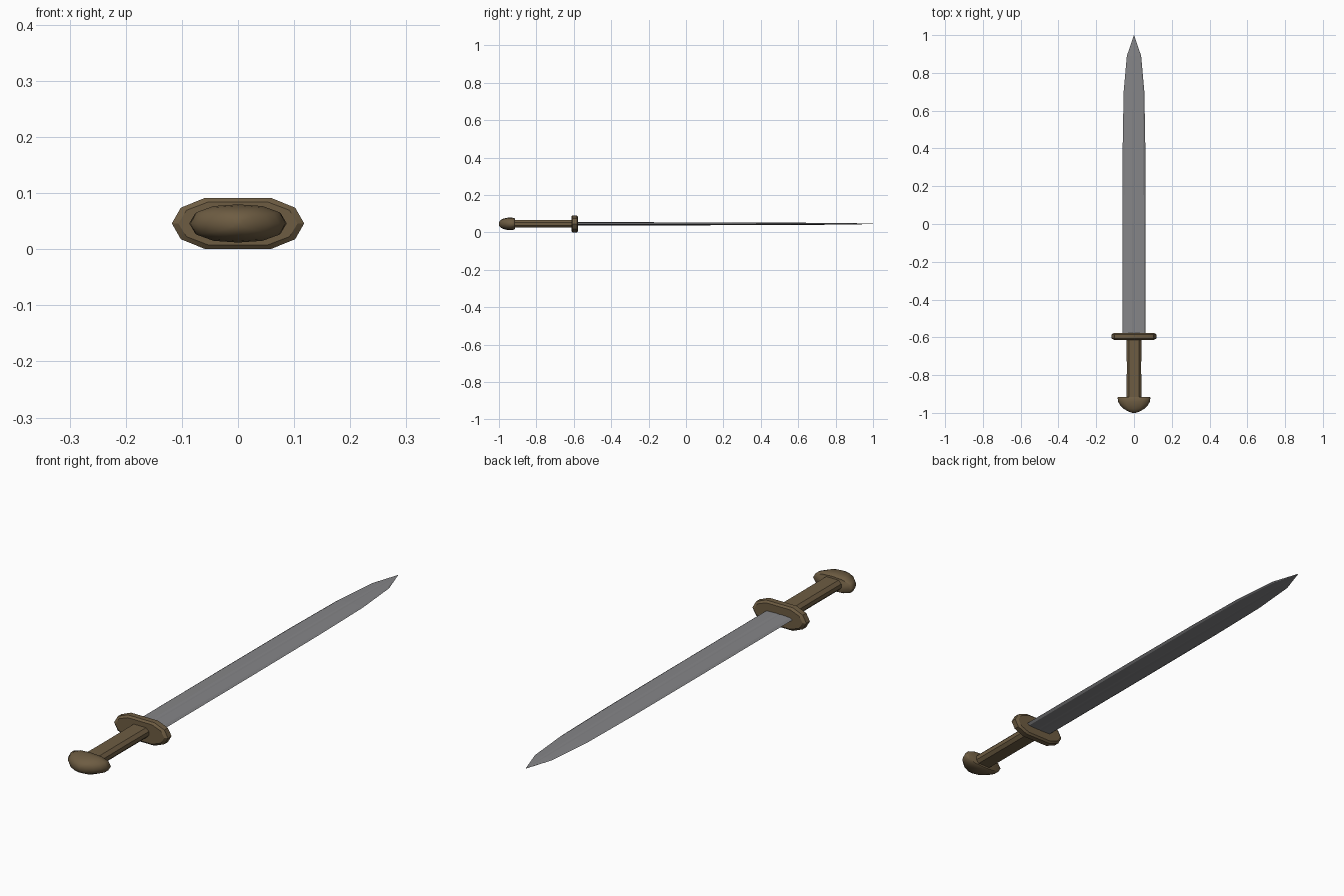
import bpy, math

if "Cube" in bpy.data.objects:
    bpy.data.objects.remove(bpy.data.objects["Cube"])

ZC = 0.046  # height of the sword's long axis


def material(name, rgb):
    m = bpy.data.materials.new(name)
    m.diffuse_color = (*rgb, 1)
    m.use_nodes = True
    m.node_tree.nodes["Principled BSDF"].inputs["Base Color"].default_value = m.diffuse_color
    return m


steel = material("steel grey", (0.235, 0.235, 0.245))
bronze = material("bronze brown", (0.155, 0.108, 0.055))


def loft(name, section, rings, mat, smooth=None):
    """Skin a closed (x, z) section through rings of (y, x scale, z scale)."""
    n = len(section)
    verts = [(x * sx, y, ZC + z * sz) for y, sx, sz in rings for x, z in section]
    faces = [list(range(n)), list(range(len(verts) - n, len(verts)))[::-1]]
    for r in range(len(rings) - 1):
        for i in range(n):
            j = (i + 1) % n
            a, b = r * n, (r + 1) * n
            faces.append([a + i, b + i, b + j, a + j])
    me = bpy.data.meshes.new(name)
    me.from_pydata(verts, [], faces)
    me.materials.append(mat)
    ob = bpy.data.objects.new(name, me)
    bpy.context.collection.objects.link(ob)
    bpy.ops.object.select_all(action='DESELECT')
    ob.select_set(True)
    bpy.context.view_layer.objects.active = ob
    # consistent outward normals
    bpy.ops.object.mode_set(mode='EDIT')
    bpy.ops.mesh.select_all(action='SELECT')
    bpy.ops.mesh.remove_doubles(threshold=0.00001)
    bpy.ops.mesh.normals_make_consistent(inside=False)
    bpy.ops.object.mode_set(mode='OBJECT')
    if smooth:
        bpy.ops.object.shade_smooth_by_angle(angle=math.radians(smooth))
    return ob


def mirrored(quarter):
    """Complete a quarter outline running from the +x side to the +z side."""
    half = quarter + [(-x, z) for x, z in reversed(quarter) if x > 1e-6]
    return half + [(x, -z) for x, z in reversed(half) if z > 1e-6]


# Blade: bevelled edges, flat faces and a shallow central fuller
blade_section = mirrored([(0.061, 0), (0.052, 0.007), (0.010, 0.009), (0, 0.0075)])
loft("blade", blade_section, [
    (-0.60, 1.0, 1.0), (0.0, 1.0, 0.9), (0.42, 0.98, 0.75), (0.70, 0.90, 0.6),
    (0.89, 0.62, 0.4), (1.0, 0.01, 0.1)], steel)

# Cross guard: ten-sided plate with bevelled rims
guard_section = mirrored([(0.118, 0), (0.102, 0.028), (0.059, 0.0455)])
loft("guard", guard_section, [
    (-0.613, 0.90, 0.84), (-0.606, 1, 1), (-0.584, 1, 1), (-0.577, 0.90, 0.84)],
    bronze, 30)

# Grip: flattened octagonal handle
grip_section = mirrored([(0.039, 0.008), (0.027, 0.020)])
loft("grip", grip_section, [(-0.93, 1, 1), (-0.76, 0.98, 1), (-0.60, 1, 1)],
     bronze, 30)

# Pommel: flat collar facing the grip and a rounded dome behind it
pommel_section = mirrored([(0.087, 0), (0.076, 0.020), (0.045, 0.031), (0, 0.034)])
loft("pommel", pommel_section, [
    (-0.915, 0.95, 0.82), (-0.919, 1, 0.92), (-0.940, 0.97, 1), (-0.960, 0.84, 0.93),
    (-0.978, 0.63, 0.80), (-0.992, 0.36, 0.58), (-1.0, 0.10, 0.25)], bronze, 50)
